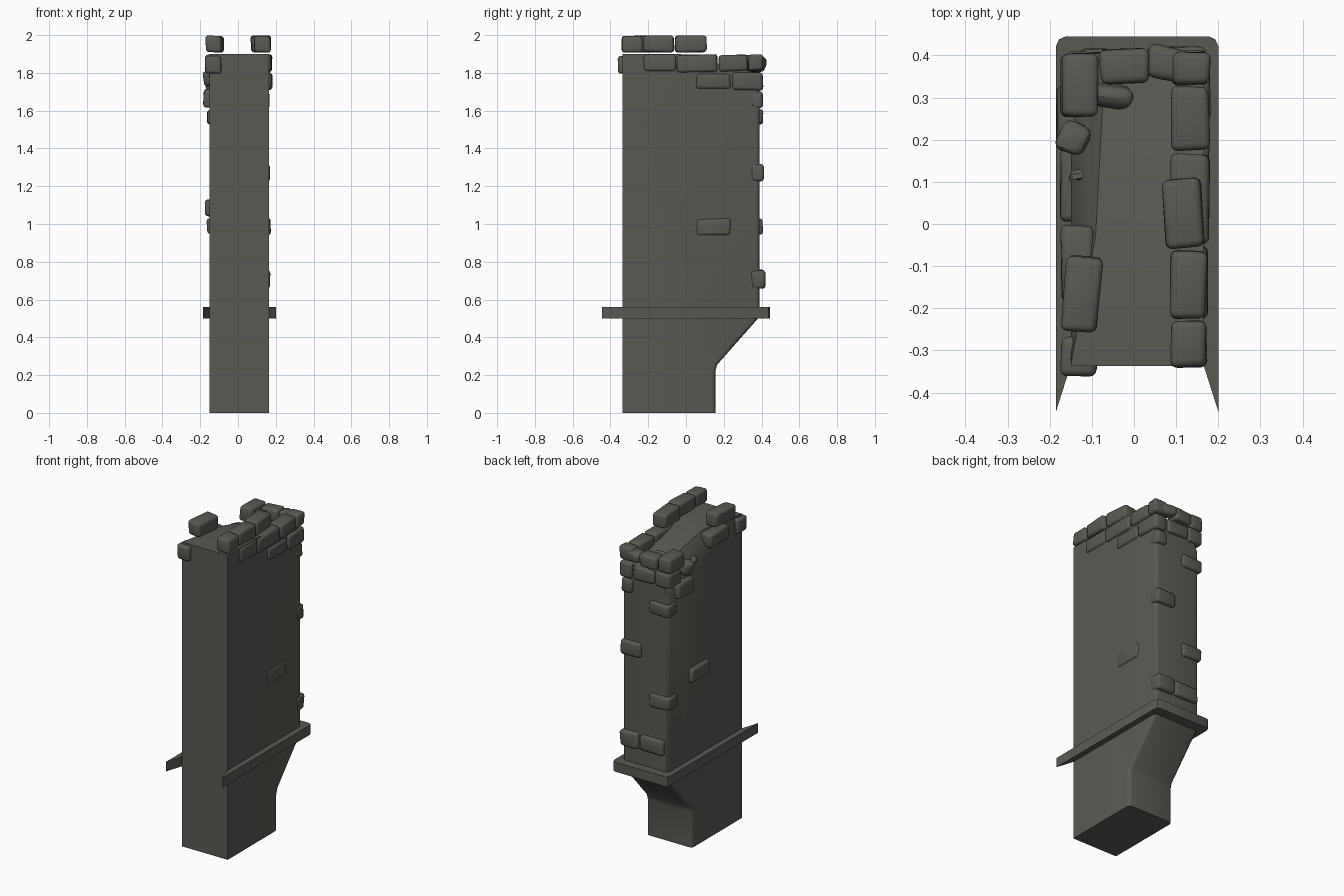
import bpy, bmesh, math, random
from mathutils import Vector, Matrix

if "Cube" in bpy.data.objects:
    bpy.data.objects.remove(bpy.data.objects["Cube"])

random.seed(4)
stone = bpy.data.materials.new("dark_grey_stone")
stone.diffuse_color = (0.10, 0.10, 0.088, 1)
stone.use_nodes = True
stone.node_tree.nodes["Principled BSDF"].inputs["Base Color"].default_value = stone.diffuse_color


def finish(bm, name):
    bmesh.ops.recalc_face_normals(bm, faces=bm.faces[:])
    me = bpy.data.meshes.new(name)
    bm.to_mesh(me)
    bm.free()
    me.materials.append(stone)
    ob = bpy.data.objects.new(name, me)
    bpy.context.collection.objects.link(ob)
    return ob


def prism(bm, pts, offset):
    """Extrude a closed outline along an offset vector."""
    f = bm.faces.new([bm.verts.new(p) for p in pts])
    r = bmesh.ops.extrude_face_region(bm, geom=[f])
    bmesh.ops.translate(bm, vec=offset,
                        verts=[v for v in r["geom"] if isinstance(v, bmesh.types.BMVert)])


def cut(bm, co, no):
    """Slice off what lies on the normal side and cap the hole."""
    r = bmesh.ops.bisect_plane(bm, geom=bm.verts[:] + bm.edges[:] + bm.faces[:],
                               plane_co=co, plane_no=no, clear_outer=True)
    edges = [e for e in r["geom_cut"] if isinstance(e, bmesh.types.BMEdge)]
    bmesh.ops.contextual_create(bm, geom=edges)


# Wall body: corbelled side profile extruded across x, back corners rounded
bm = bmesh.new()
profile = [(-.337, 0), (.155, 0), (.155, .22), (.165, .255), (.39, .51), (.39, 1.9), (-.337, 1.9)]
prism(bm, [(-.15, y, z) for y, z in profile], (.315, 0, 0))
back = [e for e in bm.edges
        if all(v.co.y > .1 for v in e.verts)
        and abs(e.verts[0].co.x - e.verts[1].co.x) < .001
        and abs(e.verts[0].co.z - e.verts[1].co.z) > .01]
bmesh.ops.bevel(bm, geom=back, offset=.02, segments=3, profile=.5, affect='EDGES')
# Broken top: slope to the back and a crumbled left edge
cut(bm, (0, -.03, 1.9), Vector((0, .09, .36)).normalized())
a, b, c = Vector((-.15, -.335, 1.9)), Vector((-.075, .27, 1.825)), Vector((-.15, .27, 1.69))
n = (b - a).cross(c - a).normalized()
cut(bm, a, n if n.z > 0 else -n)
finish(bm, "wall_body")

# Ledge band around the sides and back, tapering to points in front
bm = bmesh.new()
outline = [(-.185, -.445), (-.15, -.335), (-.15, .36), (.165, .36), (.165, -.335), (.2, -.445),
           (.2, .422), (.193, .438), (.177, .445), (-.162, .445), (-.178, .438), (-.185, .422)]
prism(bm, [(x, y, .5) for x, y in outline], (0, 0, .06))
finish(bm, "ledge")


def brick(name, x0, x1, y0, y1, z0, z1, turn=0, rough=.008, bev=.016):
    """Rounded, slightly irregular stone fitted into a box."""
    bm = bmesh.new()
    bmesh.ops.create_cube(bm, size=1)
    size = (x1 - x0, y1 - y0, z1 - z0)
    for v in bm.verts:
        v.co = Vector([math.copysign(s / 2 - random.uniform(0, rough), q)
                       for s, q in zip(size, v.co)])
    bmesh.ops.bevel(bm, geom=bm.edges[:], offset=min(bev, min(size) * .3),
                    segments=3, profile=.5, affect='EDGES')
    mat = Matrix.Translation(((x0 + x1) / 2, (y0 + y1) / 2, (z0 + z1) / 2)) \
        @ Matrix.Rotation(math.radians(turn), 4, 'Z')
    bmesh.ops.transform(bm, matrix=mat, verts=bm.verts[:])
    finish(bm, name)


# Right side courses: (x0, x1, y0, y1, z0, z1, turn)
right = [
    (.085, .177, -.342, -.225, 1.905, 2, 0), (.08, .177, -.228, -.06, 1.905, 2, -1),
    (.068, .166, -.062, .11, 1.905, 2, 4),
    (.08, .18, -.23, -.05, 1.805, 1.9, 0), (.085, .182, -.05, .17, 1.8, 1.9, 0),
    (.085, .182, .17, .33, 1.805, 1.9, 0), (.085, .185, .325, .414, 1.81, 1.9, 0),
    (.09, .183, .05, .24, 1.71, 1.8, 0), (.09, .183, .24, .412, 1.705, 1.805, 0),
    (.09, .172, .34, .41, 1.61, 1.705, 0), (.09, .177, .05, .242, .935, 1.035, 0)]
# Left side courses
left = [
    (-.17, -.077, -.257, -.073, 1.905, 2, -4), (-.178, -.083, -.365, -.265, 1.79, 1.895, 0),
    (-.176, -.088, -.19, 0, 1.805, 1.9, 0), (-.177, -.083, .25, .405, 1.8, 1.9, 0),
    (-.175, -.06, .28, .41, 1.705, 1.805, 0), (-.187, -.09, .17, .33, 1.615, 1.72, 0),
    (-.177, -.09, 0, .19, 1.035, 1.135, 0)]
# Back courses and scattered corner stones
rear = [
    (-.085, .04, .33, .42, 1.805, 1.89, 3), (-.065, .09, .31, .412, 1.71, 1.8, 0),
    (-.167, -.02, .31, .412, 1.525, 1.61, 0), (.03, .172, .34, .415, 1.225, 1.325, 0),
    (-.168, -.02, .31, .412, .94, 1.035, 0), (.04, .172, .34, .425, .655, .76, 0),
    (-.13, .04, .34, .418, .655, .755, 0)]
for label, rows in (("right_brick", right), ("left_brick", left), ("back_brick", rear)):
    for r in rows:
        brick(label, *r)

# Loose rubble on the broken top
for r in [(-.185, -.1, .155, .25, 1.715, 1.82, -25), (-.16, -.1, .088, .15, 1.74, 1.82, 15),
          (-.105, .008, .255, .34, 1.8, 1.895, -12), (.02, .155, .33, .428, 1.81, 1.9, -6)]:
    brick("rubble", *r, rough=.025, bev=.022)

# Smooth shading with sharp edges kept
for ob in bpy.context.collection.objects:
    ob.select_set(True)
    bpy.context.view_layer.objects.active = ob
bpy.ops.object.shade_smooth_by_angle(angle=math.radians(35))
